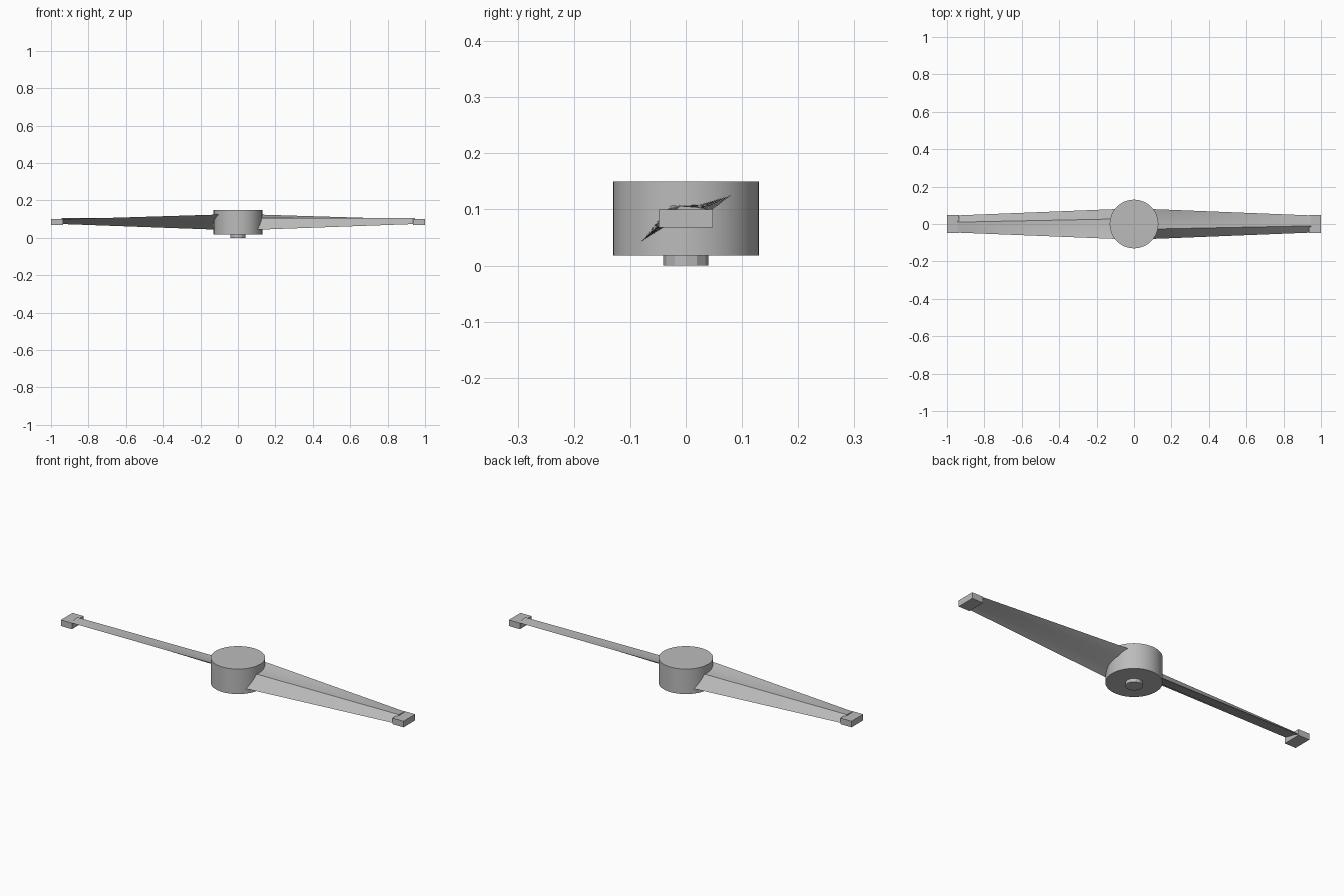
import bpy, bmesh, math

old = bpy.data.objects.get("Cube")
if old:
    bpy.data.objects.remove(old)

grey = bpy.data.materials.new("light grey")
grey.use_nodes = True
colour = (0.5, 0.5, 0.5, 1)
grey.diffuse_color = colour
grey.node_tree.nodes["Principled BSDF"].inputs["Base Color"].default_value = colour


def finish(obj, name):
    obj.name = name
    obj.data.materials.append(grey)
    bpy.ops.object.select_all(action='DESELECT')
    obj.select_set(True)
    bpy.context.view_layer.objects.active = obj
    bpy.ops.object.shade_smooth_by_angle(angle=math.radians(25))


def cylinder(name, radius, bottom, top, sides):
    bpy.ops.mesh.primitive_cylinder_add(vertices=sides, radius=radius, depth=top - bottom,
                                        location=(0, 0, (bottom + top) / 2))
    finish(bpy.context.object, name)


# Blade cross-sections (y, z): leading edge, ridge, upper back, trailing edge, underside
ROOT = [(-0.08, 0.043), (-0.027, 0.107), (0.025, 0.109), (0.08, 0.125), (0.035, 0.095), (-0.03, 0.073)]
TIP = [(-0.046, 0.074), (-0.01, 0.106), (0.018, 0.104), (0.046, 0.099), (0.02, 0.092), (-0.02, 0.084)]
STEPS = 12


def blade(name, side):
    bm = bmesh.new()
    rings = []
    for i in range(STEPS + 1):
        t = i / STEPS
        x = 0.09 + t * 0.855
        rings.append([bm.verts.new((side * x, side * (a[0] + t * (b[0] - a[0])), a[1] + t * (b[1] - a[1])))
                      for a, b in zip(ROOT, TIP)])
    n = len(ROOT)
    for r, s in zip(rings, rings[1:]):
        for k in range(n):
            m = (k + 1) % n
            bm.faces.new((r[k], r[m], s[m], s[k]))
    bm.faces.new(rings[0])
    bm.faces.new(rings[-1])
    bmesh.ops.recalc_face_normals(bm, faces=bm.faces)
    mesh = bpy.data.meshes.new(name)
    bm.to_mesh(mesh)
    bm.free()
    obj = bpy.data.objects.new(name, mesh)
    bpy.context.collection.objects.link(obj)
    finish(obj, name)


# Hub and the short shaft under it
cylinder("hub", 0.13, 0.018, 0.15, 64)
cylinder("shaft", 0.04, 0, 0.02, 12)

# Two twisted blades with square tip blocks, half a turn apart
for label, side in (("left", 1), ("right", -1)):
    blade(label + "_blade", side)
    bpy.ops.mesh.primitive_cube_add(size=1, location=(side * 0.968, 0, 0.084))
    block = bpy.context.object
    block.scale = (0.064, 0.097, 0.032)
    bpy.ops.object.transform_apply(location=False, rotation=False, scale=True)
    finish(block, label + "_tip_block")
